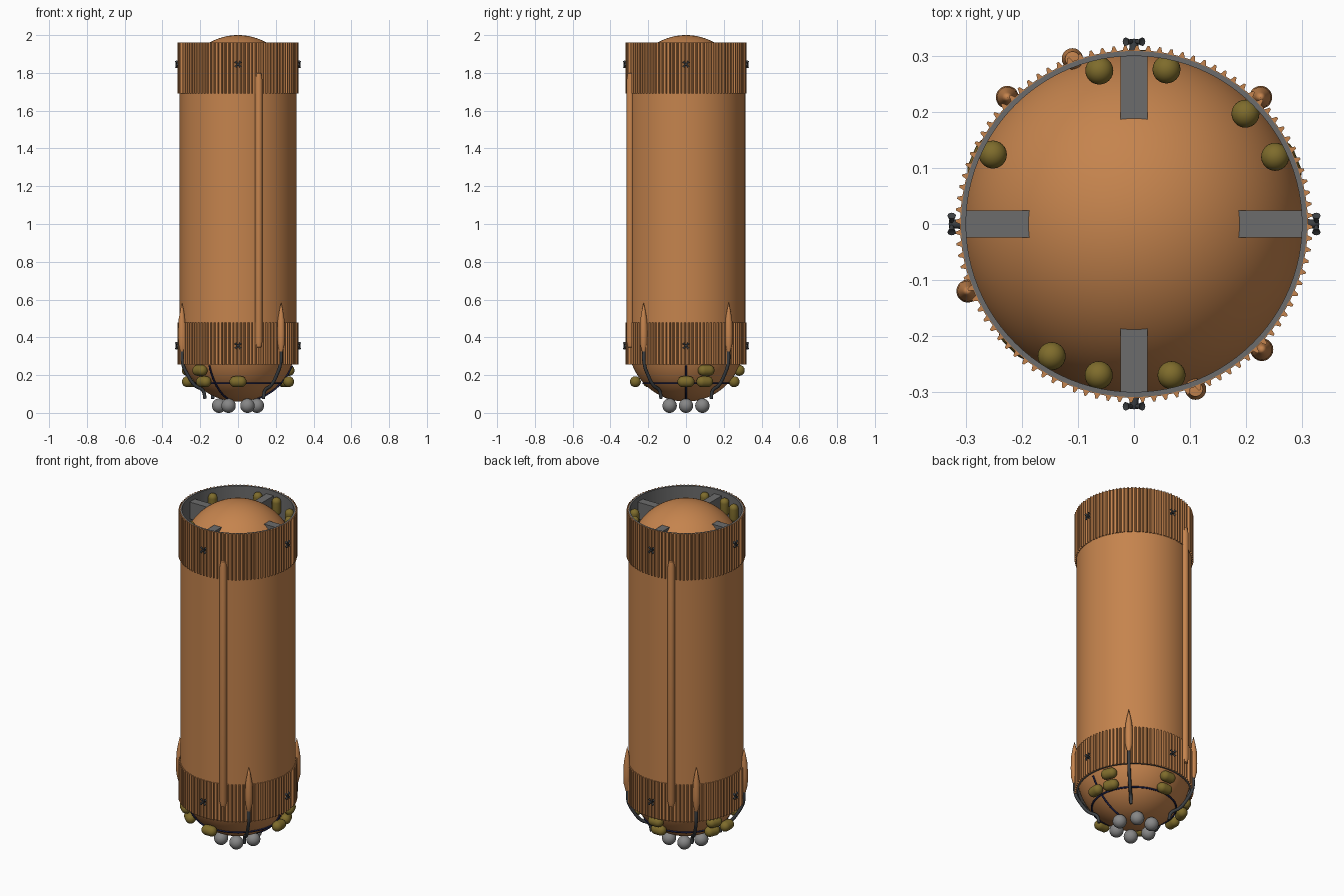
import bpy, bmesh, math
from mathutils import Vector, Matrix

if "Cube" in bpy.data.objects:
    bpy.data.objects.remove(bpy.data.objects["Cube"])

def mat(name, c):
    m = bpy.data.materials.new(name)
    m.diffuse_color = (*c, 1)
    m.use_nodes = True
    m.node_tree.nodes["Principled BSDF"].inputs["Base Color"].default_value = m.diffuse_color
    return m

TAN = mat("copper_tan", (0.56, 0.23, 0.075))
GRAY = mat("frame_gray", (0.15, 0.15, 0.15))
BALL = mat("tank_gray", (0.24, 0.24, 0.24))
OLIVE = mat("olive", (0.21, 0.15, 0.025))
DARK = mat("dark_metal", (0.045, 0.05, 0.055))
NAVY = mat("navy_line", (0.012, 0.014, 0.06))

def finish(bm, name, m, matrix=None):
    if matrix is not None:
        bm.transform(matrix)
    bmesh.ops.recalc_face_normals(bm, faces=bm.faces)
    me = bpy.data.meshes.new(name)
    bm.to_mesh(me)
    bm.free()
    me.materials.append(m)
    ob = bpy.data.objects.new(name, me)
    bpy.context.collection.objects.link(ob)
    return ob

def lathe(name, prof, m, n=24, matrix=None, closed=False):
    """Spin an (r, z) profile around z; closed joins last point to first."""
    bm = bmesh.new()
    rings = []
    for r, z in prof:
        if r < 1e-6:
            rings.append([bm.verts.new((0, 0, z))] * n)
        else:
            rings.append([bm.verts.new((r * math.cos(2 * math.pi * i / n),
                                        r * math.sin(2 * math.pi * i / n), z)) for i in range(n)])
    pairs = list(zip(rings, rings[1:] + rings[:1])) if closed else list(zip(rings, rings[1:]))
    for a, b in pairs:
        for i in range(n):
            j = (i + 1) % n
            vs = list(dict.fromkeys([a[i], a[j], b[j], b[i]]))
            if len(vs) > 2:
                bm.faces.new(vs)
    return finish(bm, name, m, matrix)

def polar(az, r, z):
    a = math.radians(az)
    return Vector((r * math.cos(a), r * math.sin(a), z))

def arc(r, cz, a0, a1, n):
    return [(r * math.cos(math.radians(a0 + (a1 - a0) * i / n)),
             cz + r * math.sin(math.radians(a0 + (a1 - a0) * i / n))) for i in range(n + 1)]

def capsule(name, m, r, length, matrix):
    h = length / 2 - r
    prof = [(0, -h - r)] + arc(r, -h, -90, 0, 8)[1:] + arc(r, h, 0, 90, 8)[:-1] + [(0, h + r)]
    return lathe(name, prof, m, 24, matrix)

def pipe(name, pts, r, m, cyclic=False):
    cu = bpy.data.curves.new(name, 'CURVE')
    cu.dimensions = '3D'
    cu.bevel_depth = r
    cu.bevel_resolution = 3
    cu.resolution_u = 6
    cu.use_fill_caps = True
    sp = cu.splines.new('BEZIER')
    sp.bezier_points.add(len(pts) - 1)
    for p, co in zip(sp.bezier_points, pts):
        p.co = co
        p.handle_left_type = p.handle_right_type = 'AUTO'
    sp.use_cyclic_u = cyclic
    cu.materials.append(m)
    ob = bpy.data.objects.new(name, cu)
    bpy.context.collection.objects.link(ob)
    return ob

# main tank with both domes
R, ZT, ZB = 0.306, 1.694, 0.366
lathe("upper_dome", arc(R, ZT, 0, 89.999, 24)[:-1] + [(0, 2.0)], TAN, 96)
lathe("lower_dome", [(0, ZB - R)] + arc(R, ZB, -90, 0, 24)[1:], TAN, 96)
lathe("tank_wall", [(R, ZB), (0.3095, ZB), (0.3095, ZT), (R, ZT)], TAN, 96)

# ribbed skirts with gray inner walls
def skirt(name, z0, z1, n=96):
    lathe(name + "_inner_wall", [(0.300, z0), (0.309, z0), (0.309, z1), (0.300, z1)], GRAY, 96, closed=True)
    bm = bmesh.new()
    loops = [[], [], [], []]
    for i in range(n):
        for f, r in ((0, 0.3105), (0.5, 0.3105), (0.66, 0.319), (0.84, 0.319)):
            az = 360 * (i + f) / n
            for k, (rr, z) in enumerate(((0.3085, z0), (r, z0), (r, z1), (0.3085, z1))):
                loops[k].append(bm.verts.new(polar(az, rr, z)))
    N = len(loops[0])
    for k in range(3):
        for i in range(N):
            j = (i + 1) % N
            bm.faces.new((loops[k][i], loops[k][j], loops[k + 1][j], loops[k + 1][i]))
    finish(bm, name + "_ribs", TAN)

skirt("upper_skirt", 1.69, 1.962)
skirt("lower_skirt", 0.257, 0.478)

# four flat brackets between upper skirt and dome
for k in range(4):
    bm = bmesh.new()
    bmesh.ops.create_cube(bm, size=1)
    bmesh.ops.transform(bm, verts=bm.verts, matrix=Matrix.Translation((0.2425, 0, 1.885)) @
                        Matrix.Diagonal((0.125, 0.048, 0.1, 1)))
    finish(bm, f"bracket_{k}", GRAY, Matrix.Rotation(k * math.pi / 2, 4, 'Z'))

# upright bottles inside the upper skirt
for k, (x, y) in enumerate([(-0.062, 0.274), (0.058, 0.276), (0.199, 0.197), (0.252, 0.12),
                            (-0.252, 0.124), (-0.147, -0.236), (-0.063, -0.27), (0.067, -0.27)]):
    capsule(f"upper_bottle_{k}", OLIVE, 0.025, 0.105, Matrix.Translation((x, y, 1.89)))

# sideways bottles around the lower dome
LOW = [(0, 0.268, 0.165), (22, 0.285, 0.225), (22, 0.265, 0.165), (90, 0.282, 0.225), (90, 0.255, 0.165),
       (157, 0.285, 0.225), (157, 0.265, 0.165), (180, 0.268, 0.165), (225, 0.285, 0.225),
       (226, 0.262, 0.165), (270, 0.268, 0.165)]
for k, (az, r, z) in enumerate(LOW):
    capsule(f"lower_bottle_{k}", OLIVE, 0.029, 0.09, Matrix.Translation(polar(az, r, z)) @
            Matrix.Rotation(math.radians(az), 4, 'Z') @ Matrix.Rotation(math.pi / 2, 4, 'X'))

# ring of round tanks at the bottom
for k in range(6):
    bm = bmesh.new()
    bmesh.ops.create_uvsphere(bm, u_segments=28, v_segments=16, radius=0.038)
    finish(bm, f"bottom_ball_{k}", BALL, Matrix.Translation(polar(60 * k, 0.1, 0.038)))

# long cable conduits
for k, s in enumerate((1, -1)):
    lathe(f"conduit_{k}", [(0, 0.345), (0.013, 0.348), (0.019, 0.375), (0.019, 1.765), (0.013, 1.798), (0, 1.8)],
          TAN, 20, Matrix.Translation((0.11 * s, -0.295 * s, 0)))

# pointed fairings with the feed pipes leaving them
for k, az in enumerate((45, 135, 202, 315.5)):
    lathe(f"fairing_{k}", [(0, 0.325), (0.009, 0.325), (0.019, 0.365), (0.0205, 0.42), (0.0185, 0.49), (0.009, 0.545), (0, 0.585)],
          TAN, 20, Matrix.Translation(polar(az, 0.32, 0)))
    pipe(f"feed_pipe_{k}", [polar(az, r, z) for r, z in
         ((0.318, 0.345), (0.315, 0.26), (0.287, 0.2), (0.245, 0.145), (0.2, 0.118), (0.188, 0.075))], 0.009, DARK)

# thin navy lines over the lower dome
zr = 0.157
rr = math.sqrt(R * R - (ZB - zr) ** 2)
pipe("dome_ring_line", [polar(a, rr + 0.003, zr) for a in range(0, 360, 15)], 0.005, NAVY, True)
for k, az in enumerate((0, 238)):
    pipe(f"dome_line_{k}", [polar(az, r, z) for r, z in arc(R + 0.003, ZB, -22, -72, 6)], 0.005, NAVY)

# small four-way thrusters
for z in (1.845, 0.355):
    for k in range(4):
        base = Matrix.Rotation(k * math.pi / 2, 4, 'Z') @ Matrix.Translation((0.308, 0, z)) @ \
            Matrix.Rotation(math.pi / 2, 4, 'Y')
        tag = f"{'upper' if z > 1 else 'lower'}_{k}"
        lathe("thruster_mount_" + tag, [(0, 0), (0.009, 0), (0.007, 0.022), (0, 0.023)], DARK, 12, base)
        for q in range(4):
            m = base @ Matrix.Translation((0, 0, 0.0175)) @ \
                Matrix.Rotation(math.radians(45 + 90 * q), 4, 'Z') @ Matrix.Rotation(math.pi / 2, 4, 'Y')
            lathe(f"thruster_nozzle_{tag}_{q}", [(0, 0), (0.003, 0), (0.004, 0.01), (0.0075, 0.021), (0, 0.018)], DARK, 12, m)

# smooth shading with sharp edges kept
for ob in bpy.data.objects:
    ob.select_set(ob.type == 'MESH')
bpy.context.view_layer.objects.active = bpy.data.objects["tank_wall"]
bpy.ops.object.shade_smooth_by_angle(angle=math.radians(30))
